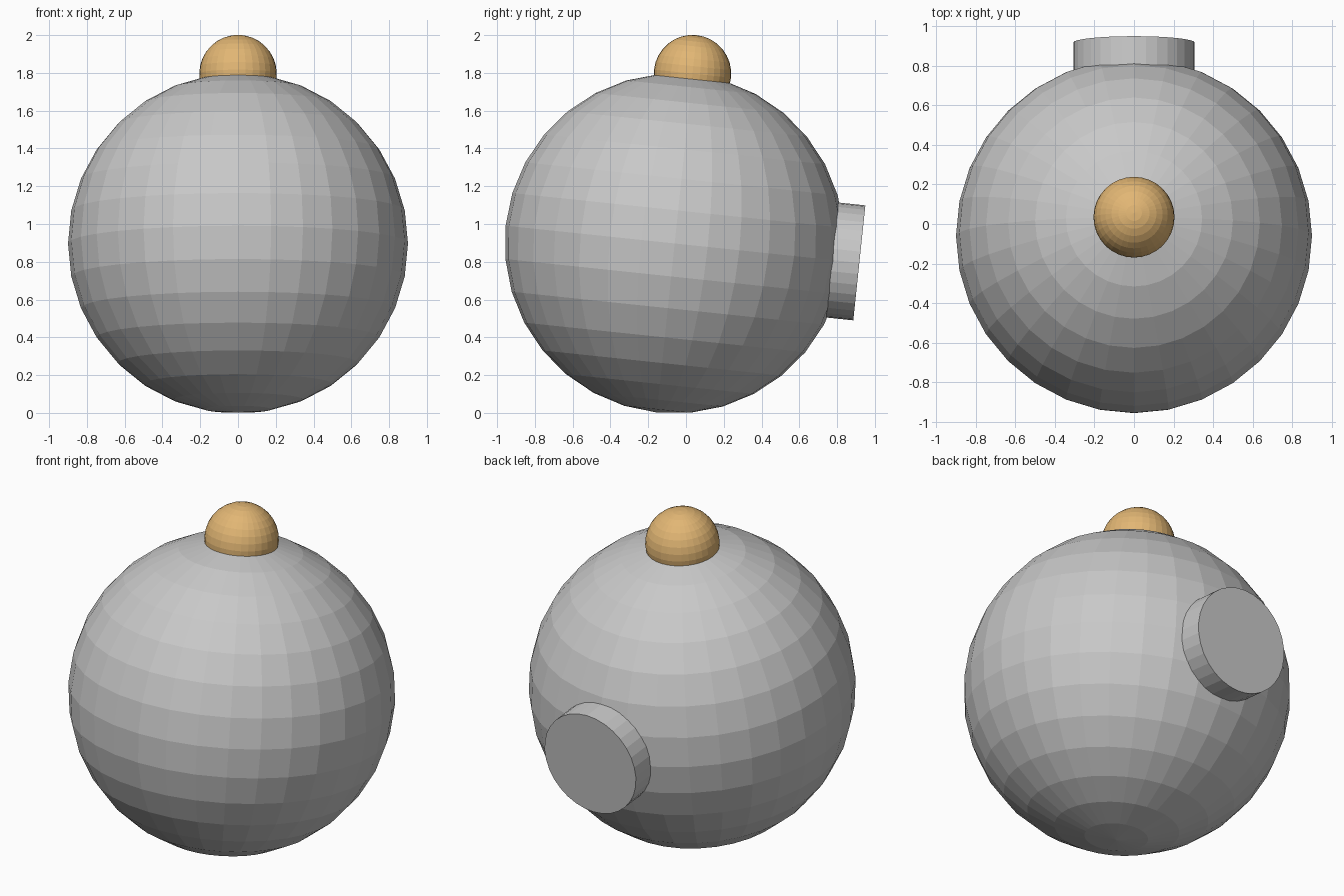
import bpy
import math
from mathutils import Matrix, Vector

if "Cube" in bpy.data.objects:
    bpy.data.objects.remove(bpy.data.objects["Cube"])

TILT = math.radians(-6)
CENTRE = Vector((0, -0.06, 0.897))
FRAME = Matrix.Translation(CENTRE) @ Matrix.Rotation(TILT, 4, 'X')


def colour(name, rgb):
    mat = bpy.data.materials.new(name)
    mat.diffuse_color = (*rgb, 1)
    mat.use_nodes = True
    mat.node_tree.nodes["Principled BSDF"].inputs["Base Color"].default_value = mat.diffuse_color
    return mat


grey = colour("light grey", (0.58, 0.58, 0.58))
gold = colour("warm gold", (0.76, 0.47, 0.175))


def finish(name, mat, local):
    """Name and colour the new primitive, and place it in the tilted frame."""
    ob = bpy.context.object
    ob.name = name
    ob.data.materials.append(mat)
    ob.matrix_world = FRAME @ local
    return ob


# Large faceted ball, tipped slightly backwards
bpy.ops.mesh.primitive_uv_sphere_add(segments=32, ring_count=16, radius=0.9)
finish("body_ball", grey, Matrix.Identity(4))

# Small round knob on the top pole
bpy.ops.mesh.primitive_uv_sphere_add(segments=32, ring_count=16, radius=0.205)
finish("top_knob", gold, Matrix.Translation((0, 0, 0.904)))

# Short round plug sticking out of the back
inner, outer = 0.78, 0.983
bpy.ops.mesh.primitive_cylinder_add(vertices=32, radius=0.306, depth=outer - inner)
finish("back_plug", grey,
       Matrix.Translation((0, (inner + outer) / 2, 0)) @ Matrix.Rotation(math.radians(-90), 4, 'X'))
